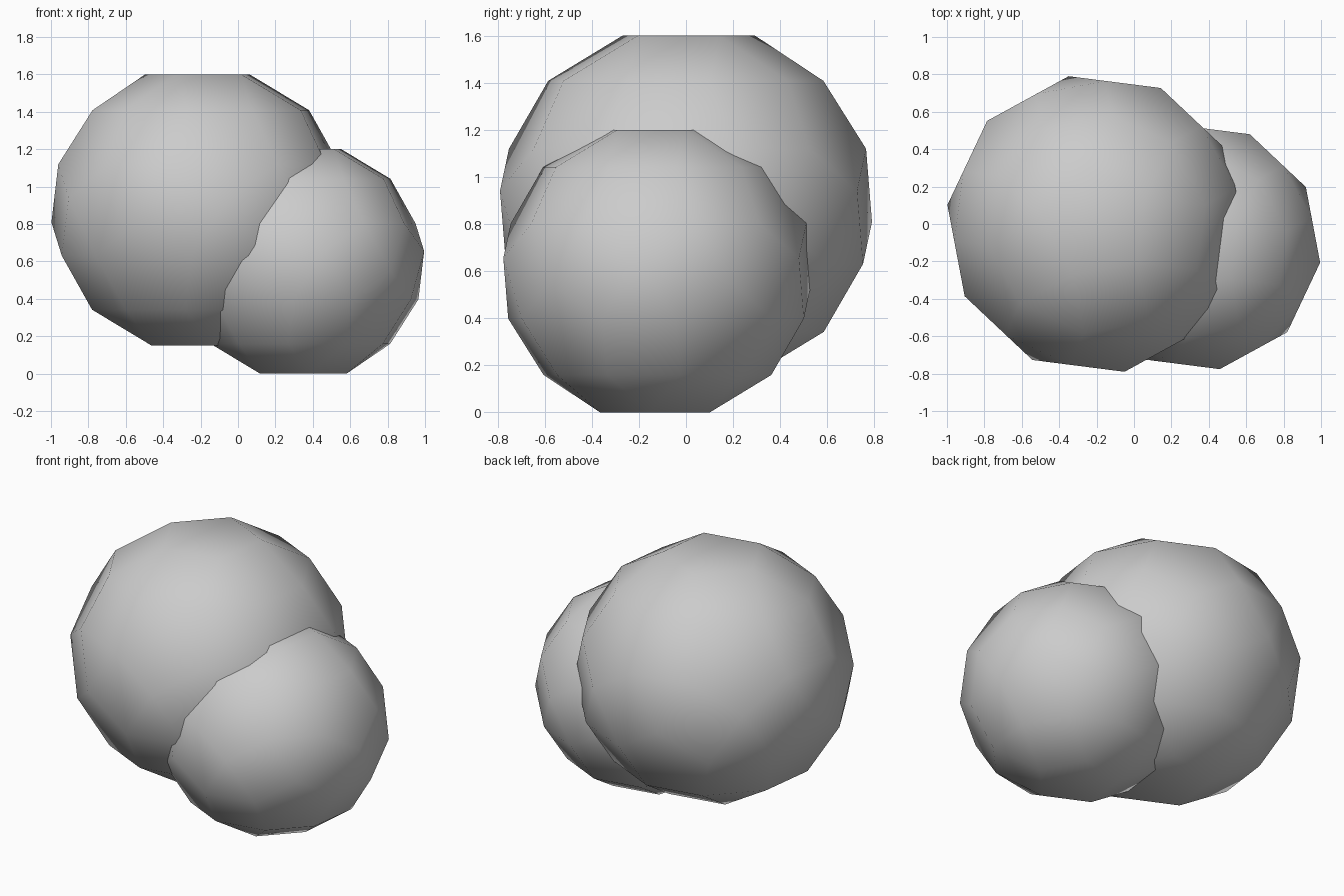
import bpy, bmesh, math
from mathutils import Matrix, Vector

if "Cube" in bpy.data.objects:
    bpy.data.objects.remove(bpy.data.objects["Cube"])

D, RHO = 0.929, 0.37  # pentagon distance from centre and pentagon radius, unit sphere


def faceted_ball(name, centre, radius, half_height, turn):
    # Twelve pentagons placed on the corners of an icosahedron, joined by a hull
    ico = bmesh.new()
    bmesh.ops.create_icosphere(ico, subdivisions=1, radius=1.0)
    points = []
    for f in ico.faces:
        mid = f.calc_center_median()
        for v in f.verts:
            n = v.co.normalized()
            toward = (mid - n * mid.dot(n)).normalized()
            points.append(n * D + toward * RHO)
    ico.free()

    bm = bmesh.new()
    for p in points:
        bm.verts.new(p)
    bmesh.ops.convex_hull(bm, input=bm.verts[:])
    bmesh.ops.dissolve_limit(bm, angle_limit=math.radians(2),
                             verts=bm.verts[:], edges=bm.edges[:])
    # Slightly squashed in height
    bm.transform(Matrix.Rotation(turn, 4, 'Z'))
    bm.transform(Matrix.Diagonal((radius, radius, half_height / D, 1.0)))
    bmesh.ops.recalc_face_normals(bm, faces=bm.faces[:])
    for f in bm.faces:
        f.smooth = True
    mesh = bpy.data.meshes.new(name)
    bm.to_mesh(mesh)
    bm.free()
    ob = bpy.data.objects.new(name, mesh)
    ob.location = Vector(centre)
    bpy.context.collection.objects.link(ob)
    return ob


TURN = math.radians(-7.3)
# Large rear ball and smaller front ball
faceted_ball("large_ball", (-0.2, 0.0, 0.875), 0.807, 0.725, TURN)
faceted_ball("small_ball", (0.335, -0.122, 0.6), 0.668, 0.6, TURN)
